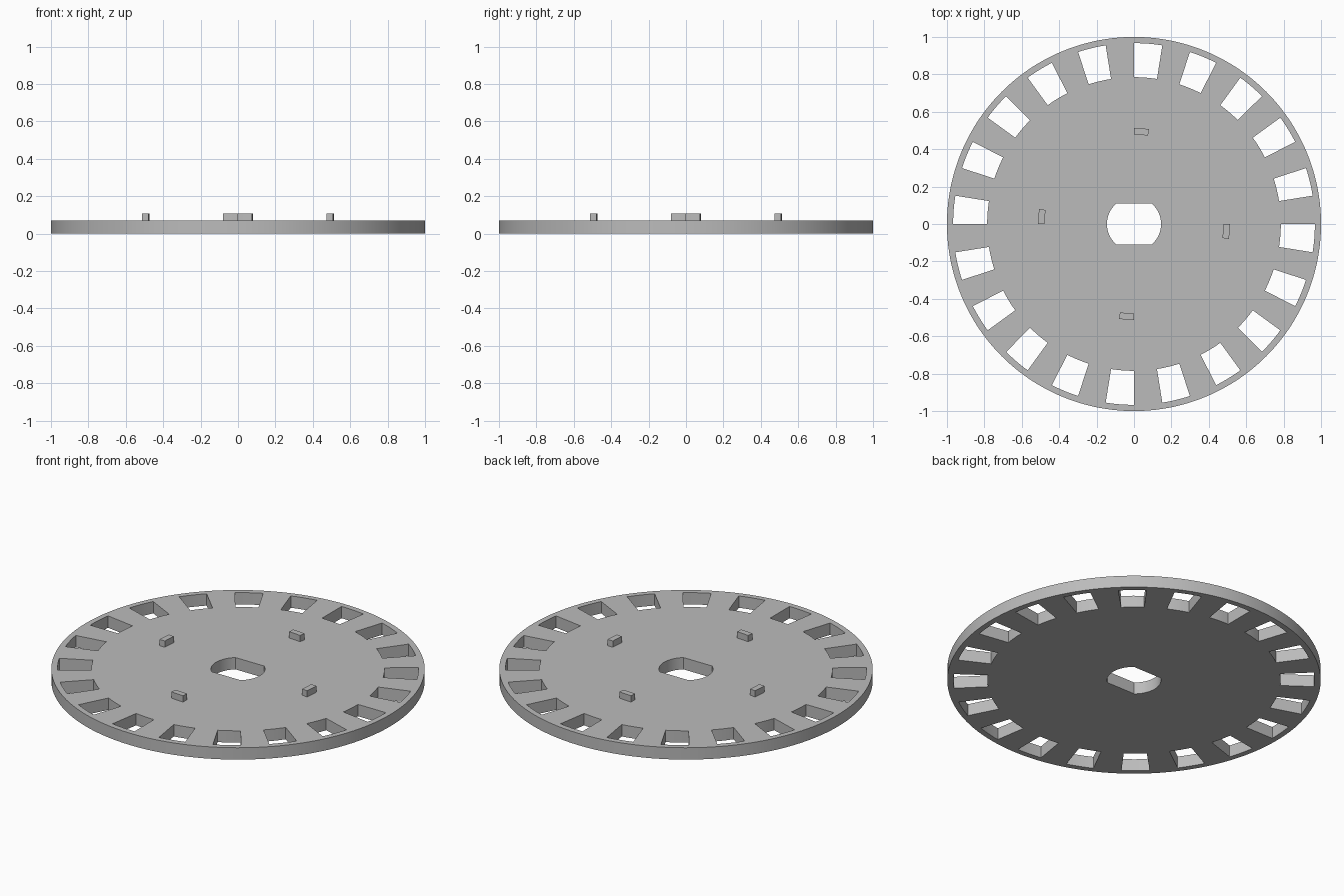
import bpy, bmesh
from math import sin, cos, radians

cube = bpy.data.objects.get("Cube")
if cube:
    bpy.data.objects.remove(cube, do_unlink=True)

grey = bpy.data.materials.new("light grey")
grey.use_nodes = True
GREY = (0.5, 0.5, 0.5, 1)
grey.diffuse_color = GREY
grey.node_tree.nodes["Principled BSDF"].inputs["Base Color"].default_value = GREY

STEP = 1.5                      # degrees per segment
SEGMENTS = int(360 / STEP)
THICKNESS = 0.07
SLOTS, SLOT_ANGLE = 20, 9


def polar(r, degrees, z):
    a = radians(degrees)
    return (r * cos(a), r * sin(a), z)


def hub_radius(degrees):
    """Round hole with two flats; the corners fall on a segment boundary."""
    flat = 0.11
    round_radius = flat / sin(radians(49.5))
    return min(round_radius, flat / max(abs(sin(radians(degrees))), 0.01))


def extruded_object(name, bm, height):
    """Raise the flat faces into a solid, with smooth curved walls."""
    top = bmesh.ops.extrude_face_region(bm, geom=bm.faces[:])["geom"]
    verts = [g for g in top if isinstance(g, bmesh.types.BMVert)]
    bmesh.ops.translate(bm, verts=verts, vec=(0, 0, height))
    bmesh.ops.recalc_face_normals(bm, faces=bm.faces[:])
    mesh = bpy.data.meshes.new(name)
    bm.to_mesh(mesh)
    bm.free()
    mesh.materials.append(grey)
    obj = bpy.data.objects.new(name, mesh)
    bpy.context.collection.objects.link(obj)
    bpy.ops.object.select_all(action="DESELECT")
    obj.select_set(True)
    bpy.context.view_layer.objects.active = obj
    bpy.ops.object.shade_smooth_by_angle(angle=radians(25))
    return obj


# Disc: concentric rings, leaving the hub hole and the rim slots open
bm = bmesh.new()
rings = []
for radius in (None, 0.785, 0.967, 1.0):
    rings.append([bm.verts.new(polar(radius or hub_radius(i * STEP), i * STEP, 0))
                  for i in range(SEGMENTS)])
for band in range(3):
    inner, outer = rings[band], rings[band + 1]
    for i in range(SEGMENTS):
        in_slot = (i * STEP) % (360 / SLOTS) >= SLOT_ANGLE
        if band == 1 and in_slot:
            continue
        j = (i + 1) % SEGMENTS
        bm.faces.new((inner[i], outer[i], outer[j], inner[j]))
extruded_object("slotted_disc", bm, THICKNESS)

# Pegs: four short curved blocks standing on the disc
for n, name in enumerate(("left", "back", "right", "front")):
    bm = bmesh.new()
    angles = [n * 90 - SLOT_ANGLE + k * STEP for k in range(int(SLOT_ANGLE / STEP) + 1)]
    inner = [bm.verts.new(polar(0.478, a, THICKNESS)) for a in angles]
    outer = [bm.verts.new(polar(0.513, a, THICKNESS)) for a in angles]
    for k in range(len(angles) - 1):
        bm.faces.new((inner[k], outer[k], outer[k + 1], inner[k + 1]))
    extruded_object(name + "_peg", bm, 0.037)
